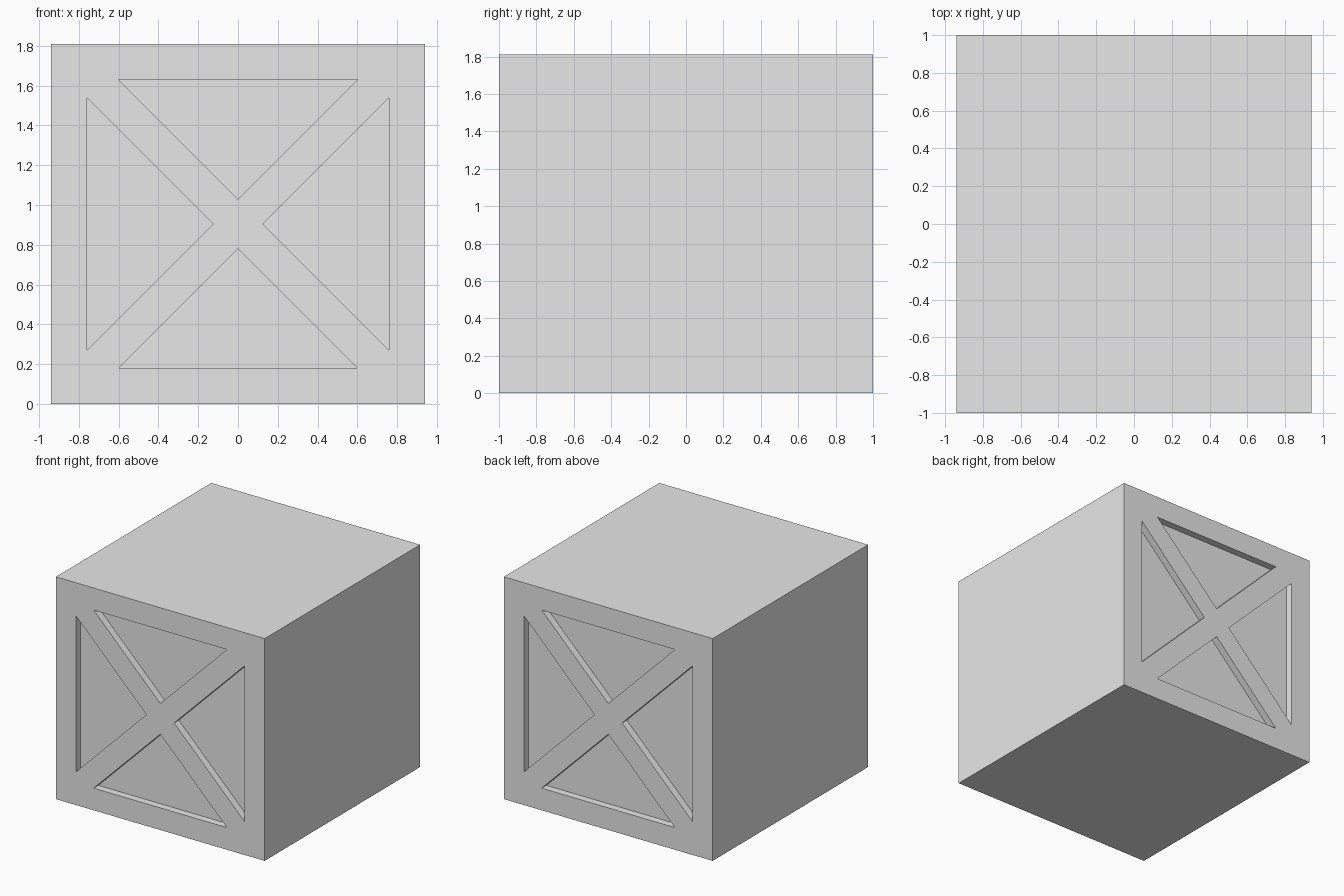
import bpy
import bmesh

HALF_X, HALF_Y, HEIGHT = 0.94, 1.0, 1.81
MID_Z = HEIGHT / 2
DEPTH = 0.06

if "Cube" in bpy.data.objects:
    bpy.data.objects.remove(bpy.data.objects["Cube"], do_unlink=True)

grey = bpy.data.materials.new("light_grey")
grey.use_nodes = True
grey.diffuse_color = (0.8, 0.8, 0.8, 1)
grey.node_tree.nodes["Principled BSDF"].inputs["Base Color"].default_value = (0.8, 0.8, 0.8, 1)


def make_object(name, bm):
    bmesh.ops.recalc_face_normals(bm, faces=bm.faces)
    mesh = bpy.data.meshes.new(name)
    bm.to_mesh(mesh)
    bm.free()
    mesh.materials.append(grey)
    obj = bpy.data.objects.new(name, mesh)
    bpy.context.collection.objects.link(obj)
    return obj


def add_prism(bm, outline, y_start, y_end):
    """Extrude an (x, z) outline along y."""
    face = bm.faces.new([bm.verts.new((x, y_start, z)) for x, z in outline])
    extruded = bmesh.ops.extrude_face_region(bm, geom=[face], use_keep_orig=True)
    moved = [v for v in extruded["geom"] if isinstance(v, bmesh.types.BMVert)]
    bmesh.ops.translate(bm, verts=moved, vec=(0, y_end - y_start, 0))


# Crate body
bm = bmesh.new()
add_prism(bm, [(-HALF_X, 0), (HALF_X, 0), (HALF_X, HEIGHT), (-HALF_X, HEIGHT)],
          -HALF_Y, HALF_Y)
crate = make_object("crate_body", bm)

# Triangular recesses around the cross brace, on front and back
bm = bmesh.new()
for end in (-1, 1):
    inner, outer = end * (HALF_Y - DEPTH), end * (HALF_Y + DEPTH)
    for side in (-1, 1):
        upright = [(side * 0.125, MID_Z),
                   (side * 0.76, MID_Z - 0.635), (side * 0.76, MID_Z + 0.635)]
        level = [(0, MID_Z + side * 0.125),
                 (-0.6, MID_Z + side * 0.725), (0.6, MID_Z + side * 0.725)]
        add_prism(bm, upright, inner, outer)
        add_prism(bm, level, inner, outer)
cutter = make_object("recess_cutter", bm)
cutter.hide_render = True

cut = crate.modifiers.new("recesses", 'BOOLEAN')
cut.operation = 'DIFFERENCE'
cut.solver = 'EXACT'
cut.object = cutter

# Keep the cut result and discard the cutter
bpy.context.view_layer.update()
evaluated = crate.evaluated_get(bpy.context.evaluated_depsgraph_get())
result = bpy.data.meshes.new_from_object(evaluated)
crate.modifiers.clear()
crate.data = result
bpy.data.objects.remove(cutter, do_unlink=True)
